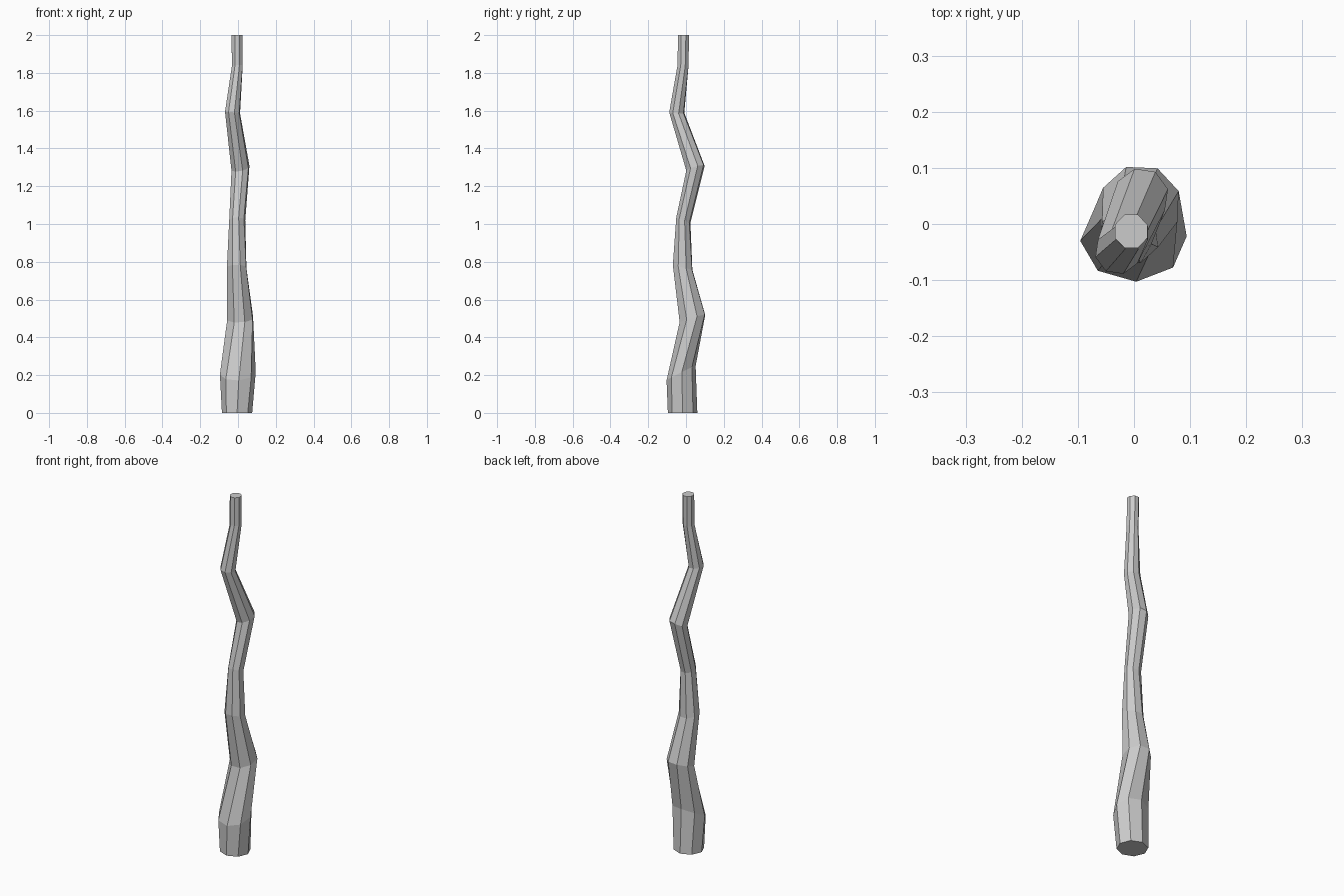
import bpy, bmesh, math

if "Cube" in bpy.data.objects:
    bpy.data.objects.remove(bpy.data.objects["Cube"])

SIDES = 8
# Each ring: centre x, y, z, half-width x, half-depth y, tilt along x, tilt along y, twist in degrees
RINGS = [
    (-0.005, -0.018, 0.00, 0.080, 0.078, 0.0, 0.0, 0),
    (-0.001, -0.026, 0.21, 0.095, 0.077, 0.05, 0.5, 3),
    (0.011, 0.034, 0.50, 0.073, 0.072, 0.05, 0.3, 20),
    (-0.007, -0.018, 0.77, 0.055, 0.055, 0.0, -0.25, 20),
    (-0.004, -0.014, 1.02, 0.043, 0.038, 0.0, -0.4, 10),
    (0.013, 0.050, 1.295, 0.049, 0.050, 0.2, 0.3, 14),
    (-0.029, -0.049, 1.59, 0.041, 0.041, -0.1, -0.05, 14),
    (-0.004, -0.016, 1.835, 0.031, 0.031, 0.1, -0.2, 22.5),
    (-0.005, -0.013, 2.00, 0.031, 0.032, 0.0, 0.0, 22.5),
]

# Crooked tapering shaft, lofted through tilted octagons
bm = bmesh.new()
loops = []
for cx, cy, cz, rx, ry, tx, ty, twist in RINGS:
    loop = []
    for i in range(SIDES):
        a = math.radians(twist) + math.tau * i / SIDES
        dx, dy = rx * math.cos(a), ry * math.sin(a)
        loop.append(bm.verts.new((cx + dx, cy + dy, cz + tx * dx + ty * dy)))
    loops.append(loop)

for low, high in zip(loops, loops[1:]):
    for i in range(SIDES):
        j = (i + 1) % SIDES
        bm.faces.new((low[i], low[j], high[j], high[i]))

# End caps
bm.faces.new(loops[0][::-1])
bm.faces.new(loops[-1])
bmesh.ops.recalc_face_normals(bm, faces=bm.faces)

mesh = bpy.data.meshes.new("crooked_staff")
bm.to_mesh(mesh)
bm.free()
staff = bpy.data.objects.new("crooked_staff", mesh)
bpy.context.collection.objects.link(staff)
